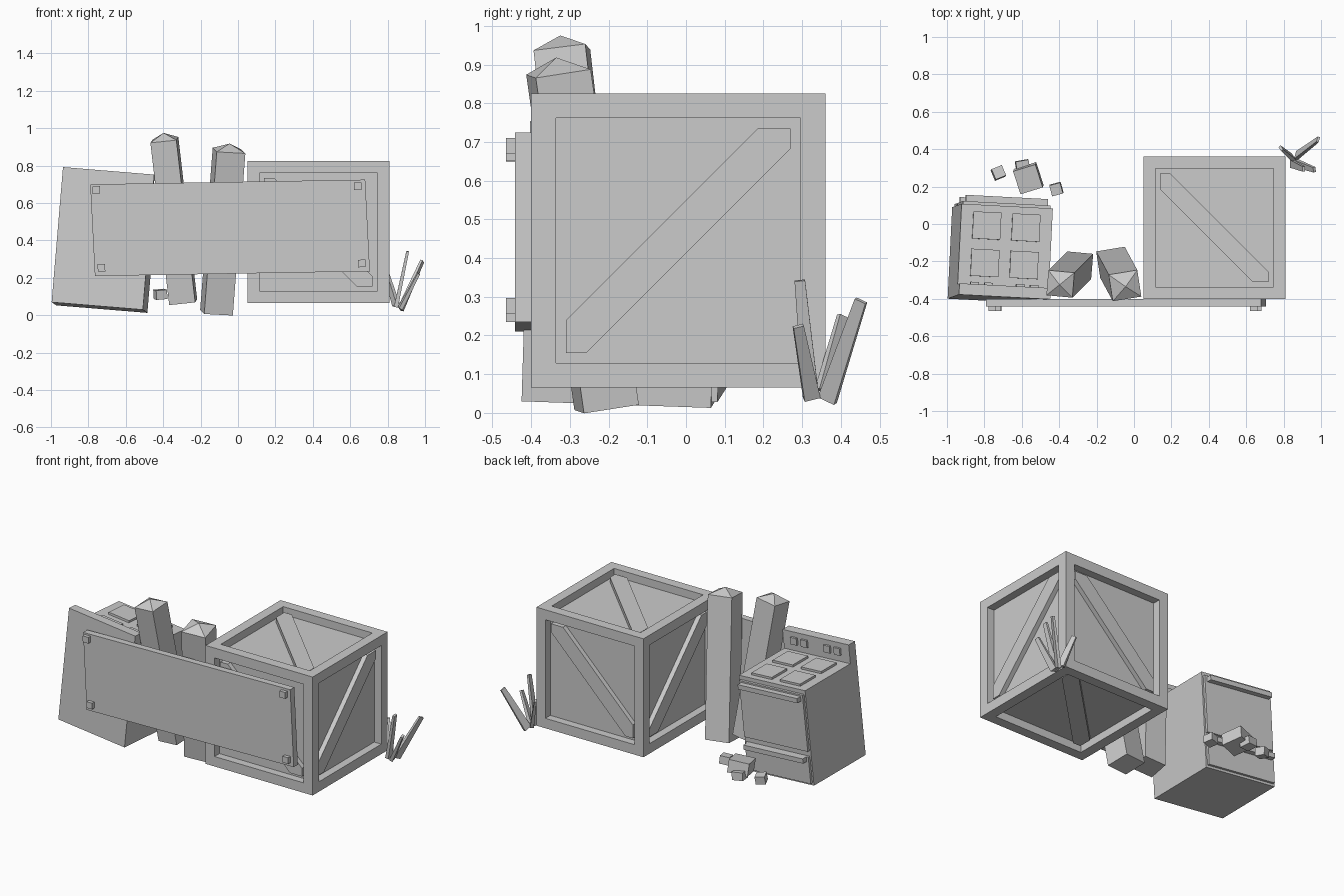
import bpy, bmesh
from math import radians
from mathutils import Vector, Matrix, Euler

if "Cube" in bpy.data.objects:
    bpy.data.objects.remove(bpy.data.objects["Cube"])


def finish(name, bm, mat=None):
    if mat is not None:
        bm.transform(mat)
    bmesh.ops.recalc_face_normals(bm, faces=bm.faces)
    me = bpy.data.meshes.new(name)
    bm.to_mesh(me)
    bm.free()
    ob = bpy.data.objects.new(name, me)
    bpy.context.collection.objects.link(ob)
    return ob


def box(name, center, size, mat=None, rot=(0, 0, 0)):
    bm = bmesh.new()
    bmesh.ops.create_cube(bm, size=1)
    m = (Matrix.Translation(center) @ Euler([radians(a) for a in rot]).to_matrix().to_4x4()
         @ Matrix.Diagonal((*size, 1)))
    return finish(name, bm, mat @ m if mat is not None else m)


def prism(name, pts, depth, mat=None):
    """Flat polygon pushed along a depth vector."""
    bm = bmesh.new()
    f = bm.faces.new([bm.verts.new(p) for p in pts])
    r = bmesh.ops.extrude_face_region(bm, geom=[f], use_keep_orig=True)
    bmesh.ops.translate(bm, vec=depth, verts=[v for v in r['geom'] if isinstance(v, bmesh.types.BMVert)])
    return finish(name, bm, mat)


def stick(name, base, tip, size, taper=1.0, yaw=0, cap=0.0):
    """Square stick from base to tip, with optional taper and pyramid cap."""
    base, tip = Vector(base), Vector(tip)
    axis = tip - base
    length = axis.length - cap
    bm = bmesh.new()
    sq = [(-.5, -.5), (.5, -.5), (.5, .5), (-.5, .5)]
    lo = [bm.verts.new((x * size[0], y * size[1], 0)) for x, y in sq]
    hi = [bm.verts.new((x * size[0] * taper, y * size[1] * taper, length)) for x, y in sq]
    bm.faces.new(lo)
    for i in range(4):
        j = (i + 1) % 4
        bm.faces.new((lo[i], lo[j], hi[j], hi[i]))
    if cap:
        peak = bm.verts.new((0, 0, length + cap))
        for i in range(4):
            bm.faces.new((hi[i], hi[(i + 1) % 4], peak))
    else:
        bm.faces.new(hi)
    q = Vector((0, 0, 1)).rotation_difference(axis)
    return finish(name, bm, Matrix.Translation(base) @ q.to_matrix().to_4x4()
                  @ Matrix.Rotation(radians(yaw), 4, 'Z'))


# Crate: cube with recessed panels on every face
C, H, RIM, DEEP = Vector((.43, -.02, .445)), .38, .09, .05
bm = bmesh.new()
bmesh.ops.create_cube(bm, size=2 * H)
sides = bm.faces[:]
bmesh.ops.inset_individual(bm, faces=sides, thickness=RIM, depth=0)
bmesh.ops.inset_individual(bm, faces=sides, thickness=0, depth=-DEEP)
finish("crate", bm, Matrix.Translation(C))

# Crate braces: a diagonal plank in each panel, from (-u, +v) to (+u, -v)
X, Y, Z = Vector((1, 0, 0)), Vector((0, 1, 0)), Vector((0, 0, 1))
h, a, b = H - RIM, .053, .085
strip = [(-h, h), (-h, h - b), (h - b, -h), (h, -h), (h, a - h), (a - h, h)]
for label, n, u, v in (("top", Z, X, Y), ("bottom", -Z, X, -Y), ("front", -Y, X, Z),
                       ("back", Y, X, -Z), ("right", X, Y, -Z), ("left", -X, Y, Z)):
    prism("crate_brace_" + label, [C + n * (H - DEEP) + u * p + v * q for p, q in strip], n * .03)

# Sign board with four nail heads
board = [(-.79, .70), (.68, .725), (.705, .235), (-.765, .21)]
prism("sign_board", [(x, -.40, z) for x, z in board], (0, -.042, 0))
for i, (x, z) in enumerate([(-.757, .67), (.64, .69), (.662, .277), (-.73, .255)]):
    box(f"nail_{i}", (x, -.4525, z), (.04, .025, .04), rot=(0, -1, 0))

# Leaning fence posts
stick("post_left", (-.293, -.22, .07), (-.398, -.325, .975), (.14, .135), yaw=-5, cap=.038)
stick("post_right", (-.115, -.205, .014), (-.045, -.335, .918), (.155, .145), yaw=9, cap=.038)

# Stove, tilted: local origin at its bottom back edge, door side towards +y
S = (Matrix.Translation((-.7525, -.412, .05))
     @ Euler([radians(t) for t in (-2, 4.7, -3)]).to_matrix().to_4x4())
W, D, T = .49, .49, .605
profile = [(0, 0), (D, 0), (D, T), (.06, T), (.06, .725), (0, .725)]
prism("stove_body", [(-W / 2, y, z) for y, z in profile], (W, 0, 0), S)
for i, x in enumerate((-.105, .105)):
    for j, y in enumerate((.18, .38)):
        box(f"burner_{i}{j}", (x, y, T + .007), (.15, .145, .014), S)
for i, x in enumerate((-.16, -.085, .085, .16)):
    box(f"knob_{i}", (x, .066, .67), (.045, .014, .045), S)
box("oven_door", (0, D + .008, .40), (.47, .016, .36), S)
box("oven_drawer", (0, D + .008, .10), (.47, .016, .17), S)
for name, z in (("door_handle", .555), ("drawer_handle", .17)):
    box(name, (0, D + .032, z), (.44, .036, .03), S)

# Rubble by the stove
for i, (c, s, r) in enumerate([((-.565, .245, .135), (.125, .13, .08), (8, -6, 17)),
                               ((-.595, .305, .105), (.07, .07, .05), (4, 5, 10)),
                               ((-.725, .273, .105), (.06, .06, .05), (-6, 8, 22)),
                               ((-.415, .187, .112), (.06, .06, .05), (5, -5, 15))]):
    box(f"rubble_{i}", c, s, rot=r)

# Grass tuft: tapered blades
for i, (base, tip, size, yaw) in enumerate([
        ((.845, .322, .045), (.907, .294, .342), (.022, .042), 0),
        ((.87, .365, .033), (.985, .452, .29), (.02, .048), -20),
        ((.868, .325, .038), (.965, .29, .224), (.022, .042), 10),
        ((.845, .355, .055), (.785, .405, .25), (.022, .042), 35)]):
    stick(f"grass_blade_{i}", base, tip, size, taper=.65, yaw=yaw)
